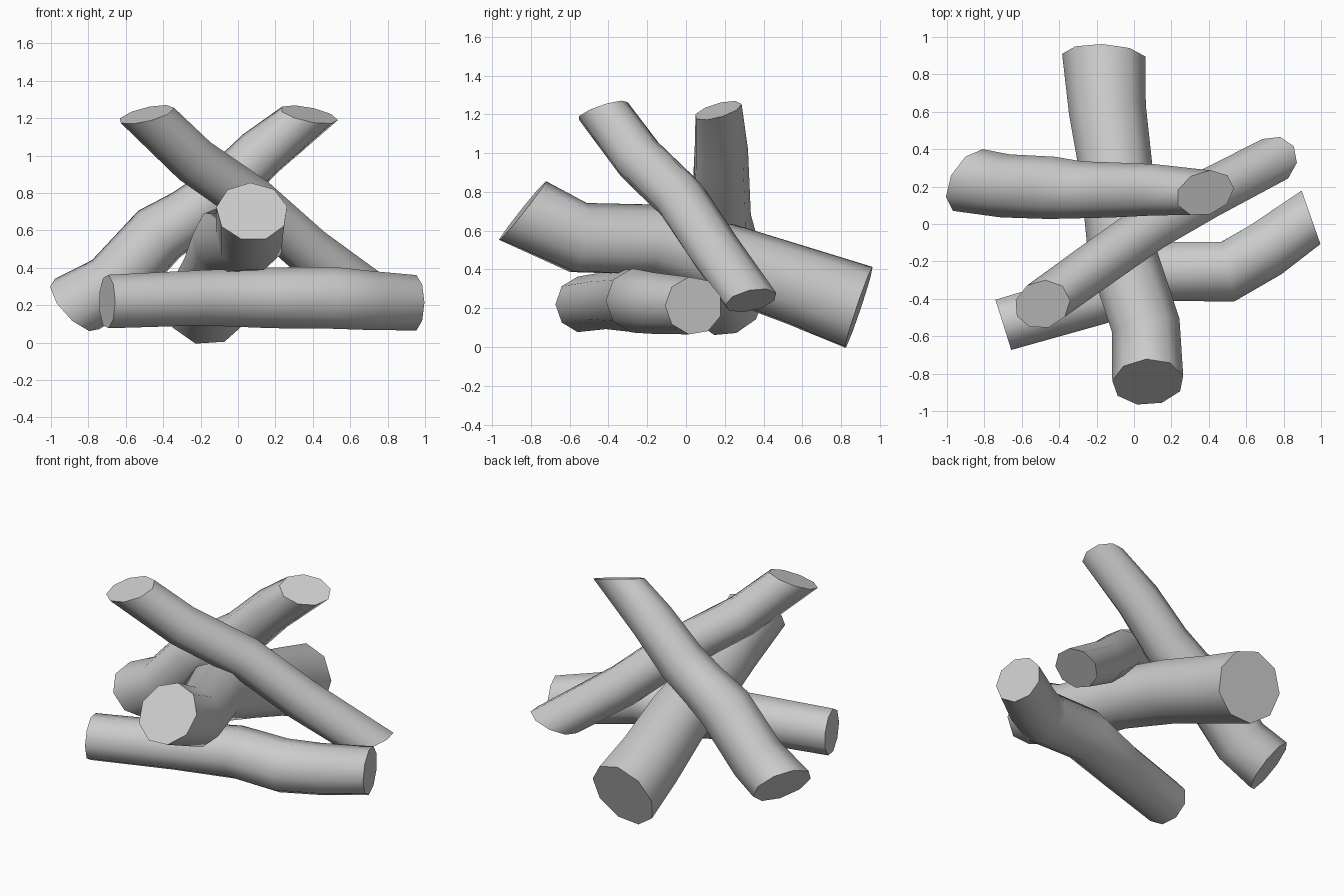
import bpy, bmesh, math
from mathutils import Vector

if "Cube" in bpy.data.objects:
    bpy.data.objects.remove(bpy.data.objects["Cube"])

SIDES = 9


def log(name, path, start_cut, end_cut, phase=0.0):
    """Sweep a round log along (x, y, z, radius) points; ends are sawn on the given plane normals."""
    pts = [Vector(p[:3]) for p in path]
    n = len(pts)
    bm = bmesh.new()
    rings = []
    for i, p in enumerate(pts):
        t = (pts[min(i + 1, n - 1)] - pts[max(i - 1, 0)]).normalized()
        u = t.cross(Vector((0, 0, 1))).normalized()
        v = u.cross(t)
        cut = Vector(start_cut) if i == 0 else Vector(end_cut) if i == n - 1 else None
        ring = []
        for k in range(SIDES):
            a = math.tau * k / SIDES + phase
            d = (u * math.cos(a) + v * math.sin(a)) * path[i][3]
            if cut:
                d -= t * (d.dot(cut) / t.dot(cut))  # slide onto the saw plane
            ring.append(bm.verts.new(p + d))
        rings.append(ring)
    for a, b in zip(rings, rings[1:]):
        for k in range(SIDES):
            j = (k + 1) % SIDES
            bm.faces.new((a[k], a[j], b[j], b[k])).smooth = True
    for ring in (rings[0], rings[-1]):
        for e in bm.faces.new(ring).edges:
            e.smooth = False
    bmesh.ops.recalc_face_normals(bm, faces=bm.faces)
    me = bpy.data.meshes.new(name)
    bm.to_mesh(me)
    bm.free()
    ob = bpy.data.objects.new(name, me)
    bpy.context.collection.objects.link(ob)
    return ob


# log lying across the front, bent towards the right
log("bottom_log",
    [(-0.70, -0.535, 0.22, 0.145), (-0.20, -0.39, 0.24, 0.15), (0.17, -0.25, 0.24, 0.165),
     (0.50, -0.25, 0.24, 0.168), (0.70, -0.135, 0.225, 0.16), (0.945, 0.04, 0.213, 0.15)],
    (-0.95, -0.30, 0), (0.94, 0.33, 0))

# thick log running front to back
log("thick_log",
    [(0.075, -0.845, 0.70, 0.193), (0.065, -0.55, 0.56, 0.187), (-0.06, -0.17, 0.55, 0.187),
     (-0.09, 0.25, 0.425, 0.198), (-0.14, 0.60, 0.305, 0.21), (-0.16, 0.89, 0.20, 0.225)],
    (0.05, -0.78, 0.62), (0.05, 0.95, -0.32), 0.2)

# leaning log, high at front left
log("left_leaning_log",
    [(-0.49, -0.43, 1.22, 0.13), (-0.24, -0.25, 0.98, 0.132), (0.07, -0.03, 0.765, 0.134),
     (0.37, 0.145, 0.50, 0.134), (0.735, 0.335, 0.24, 0.128)],
    (-0.2, -0.3, 1), (0.4, 0.15, -1), 0.3)

# leaning log, high at the right
log("right_leaning_log",
    [(0.38, 0.165, 1.22, 0.124), (0.12, 0.18, 1.01, 0.14), (-0.10, 0.18, 0.79, 0.15),
     (-0.27, 0.18, 0.67, 0.155), (-0.42, 0.19, 0.58, 0.17), (-0.67, 0.20, 0.31, 0.173),
     (-0.87, 0.23, 0.20, 0.178)],
    (0.25, -0.33, 1), (-0.62, 0.35, -0.55), 0.1)
